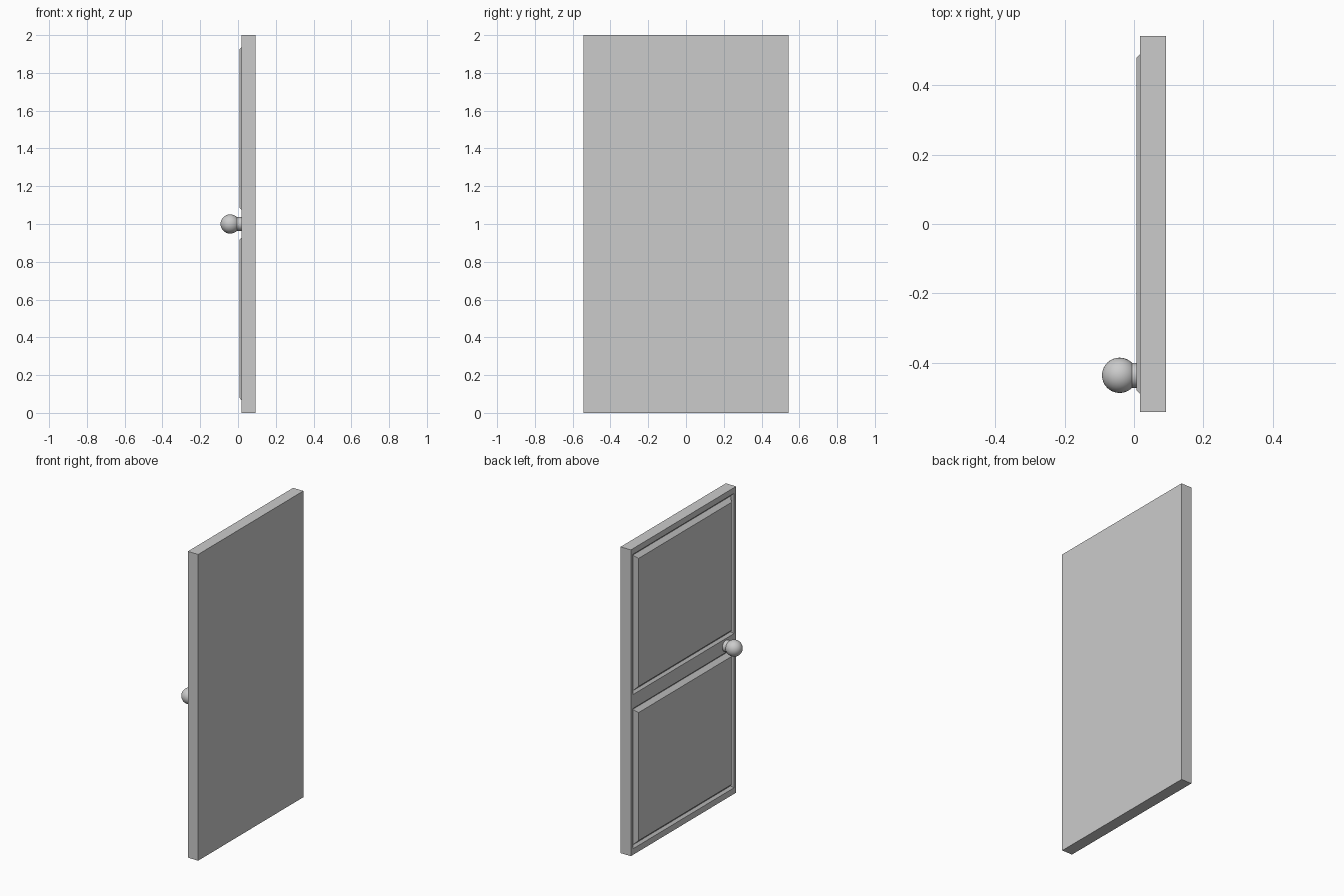
import bpy, bmesh
from math import pi
from mathutils import Vector

if "Cube" in bpy.data.objects:
    bpy.data.objects.remove(bpy.data.objects["Cube"])

FRONT_X, BACK_X = 0.018, 0.0925
HALF_W, HEIGHT = 0.543, 2.0
KNOB_Y, KNOB_Z = -0.437, 1.0

# Door slab: box whose knob-side face is divided into two panel cells
bm = bmesh.new()
bmesh.ops.create_cube(bm, size=1)
bmesh.ops.scale(bm, vec=(BACK_X - FRONT_X, 2 * HALF_W, HEIGHT), verts=bm.verts)
bmesh.ops.translate(bm, vec=((FRONT_X + BACK_X) / 2, 0, HEIGHT / 2), verts=bm.verts)
bm.normal_update()


def panel_side():
    return [f for f in bm.faces if f.normal.x < -0.9]


def cut(co, no):
    faces = panel_side()
    edges = list({e for f in faces for e in f.edges})
    verts = list({v for f in faces for v in f.verts})
    bmesh.ops.bisect_plane(bm, geom=verts + edges + faces, plane_co=co, plane_no=no)
    bm.normal_update()


for y in (-0.52, 0.52):
    cut((0, y, 0), (0, 1, 0))
for z in (0.04, 0.956, 1.047, 1.963):
    cut((0, 0, z), (0, 0, 1))

# Each panel: V-shaped groove, then a bevelled field raised past the slab
panels = [f for f in panel_side() if f.calc_area() > 0.5]
bmesh.ops.inset_individual(bm, faces=panels, thickness=0.015, depth=-0.013, use_even_offset=True)
bmesh.ops.inset_individual(bm, faces=panels, thickness=0.025, depth=0.024, use_even_offset=True)

mesh = bpy.data.meshes.new("door_slab")
bm.to_mesh(mesh)
bm.free()
bpy.context.collection.objects.link(bpy.data.objects.new("door_slab", mesh))

# Knob neck
bpy.ops.mesh.primitive_cylinder_add(vertices=32, radius=0.036, depth=0.032,
                                    location=(0.004, KNOB_Y, KNOB_Z), rotation=(0, pi / 2, 0))
bpy.context.object.name = "knob_neck"
bpy.ops.object.shade_smooth_by_angle()

# Round knob
bpy.ops.mesh.primitive_uv_sphere_add(segments=32, ring_count=16, radius=0.051,
                                     location=(-0.0415, KNOB_Y, KNOB_Z), rotation=(0, pi / 2, 0))
bpy.context.object.name = "knob"
bpy.ops.object.shade_smooth_by_angle()
